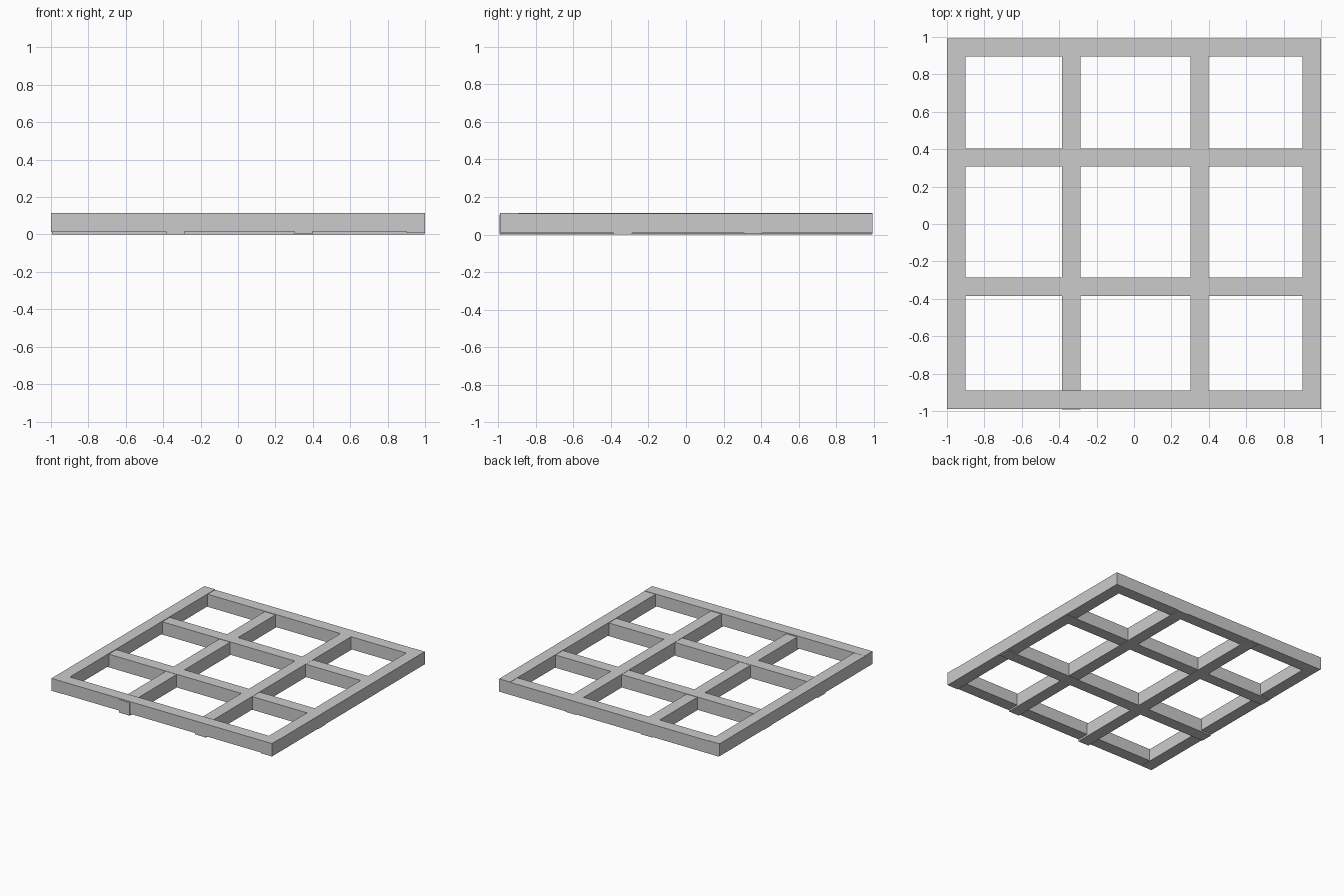
import bpy

def bar(name, x0, x1, y0, y1, z0, z1):
    """Axis-aligned timber given by its limits."""
    bpy.ops.mesh.primitive_cube_add(
        size=1, location=((x0 + x1) / 2, (y0 + y1) / 2, (z0 + z1) / 2))
    ob = bpy.context.object
    ob.name = name
    ob.scale = (x1 - x0, y1 - y0, z1 - z0)
    bpy.ops.object.transform_apply(location=False, rotation=False, scale=True)
    return ob

# Outer frame: slightly uneven heights, as the timbers overlap
bar("frame_front", -1.0, 1.0, -0.99, -0.891, 0.015, 0.115)
bar("frame_back", -0.992, 0.998, 0.896, 0.993, 0.007, 0.110)
bar("frame_left", -1.0, -0.902, -0.988, 0.993, 0.012, 0.114)
bar("frame_right", 0.901, 1.0, -0.988, 0.992, 0.008, 0.112)

# Inner bars running front to back; the first pokes out at the front
bar("long_bar_left", -0.385, -0.287, -0.993, 0.99, 0.0, 0.106)
bar("long_bar_right", 0.302, 0.399, -0.987, 0.993, 0.002, 0.110)

# Inner bars running side to side
bar("cross_bar_front", -0.995, 0.996, -0.385, -0.287, 0.0, 0.108)
bar("cross_bar_back", -0.995, 0.996, 0.308, 0.404, 0.004, 0.109)
